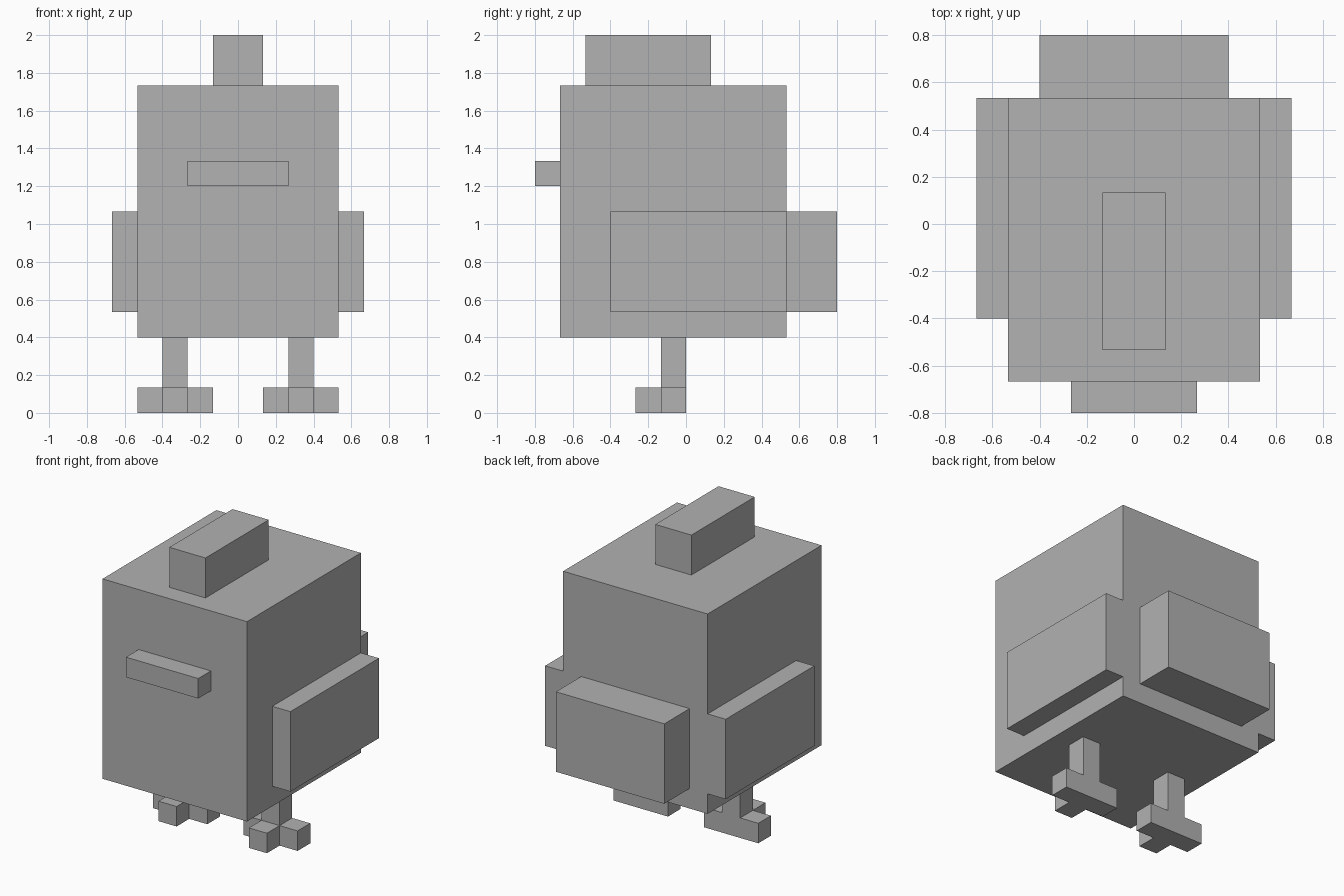
import bpy
from mathutils import Vector

cube = bpy.data.objects.get("Cube")
if cube:
    bpy.data.objects.remove(cube, do_unlink=True)

UNIT = 2 / 15  # one block; the model is fifteen blocks tall

# Single plain grey material
grey = bpy.data.materials.new("plain grey")
grey.use_nodes = True
colour = (0.445, 0.445, 0.445, 1)
grey.diffuse_color = colour
grey.node_tree.nodes["Principled BSDF"].inputs["Base Color"].default_value = colour


def box(name, low, high):
    """Box between two corners given in blocks."""
    low, high = Vector(low) * UNIT, Vector(high) * UNIT
    bpy.ops.mesh.primitive_cube_add(size=1, location=(low + high) / 2)
    obj = bpy.context.object
    obj.name = name
    obj.data.transform
    for v in obj.data.vertices:
        v.co = v.co * (high - low)
    obj.data.materials.append(grey)
    return obj


def pair(name, low, high):
    """Box on the left (+x) and its mirror on the right."""
    box("left_" + name, low, high)
    box("right_" + name, (-high[0], low[1], low[2]), (-low[0], high[1], high[2]))


# Body, head crest, beak and tail
box("body", (-4, -5, 3), (4, 4, 13))
box("crest", (-1, -4, 13), (1, 1, 15))
box("beak", (-2, -6, 9), (2, -5, 10))
box("tail", (-3, 4, 4), (3, 6, 8))

# Wings
pair("wing", (4, -3, 4), (5, 4, 8))

# Legs and T-shaped feet
pair("leg", (2, -1, 1), (3, 0, 3))
pair("foot", (1, -1, 0), (4, 0, 1))
pair("front_toe", (2, -2, 0), (3, -1, 1))
